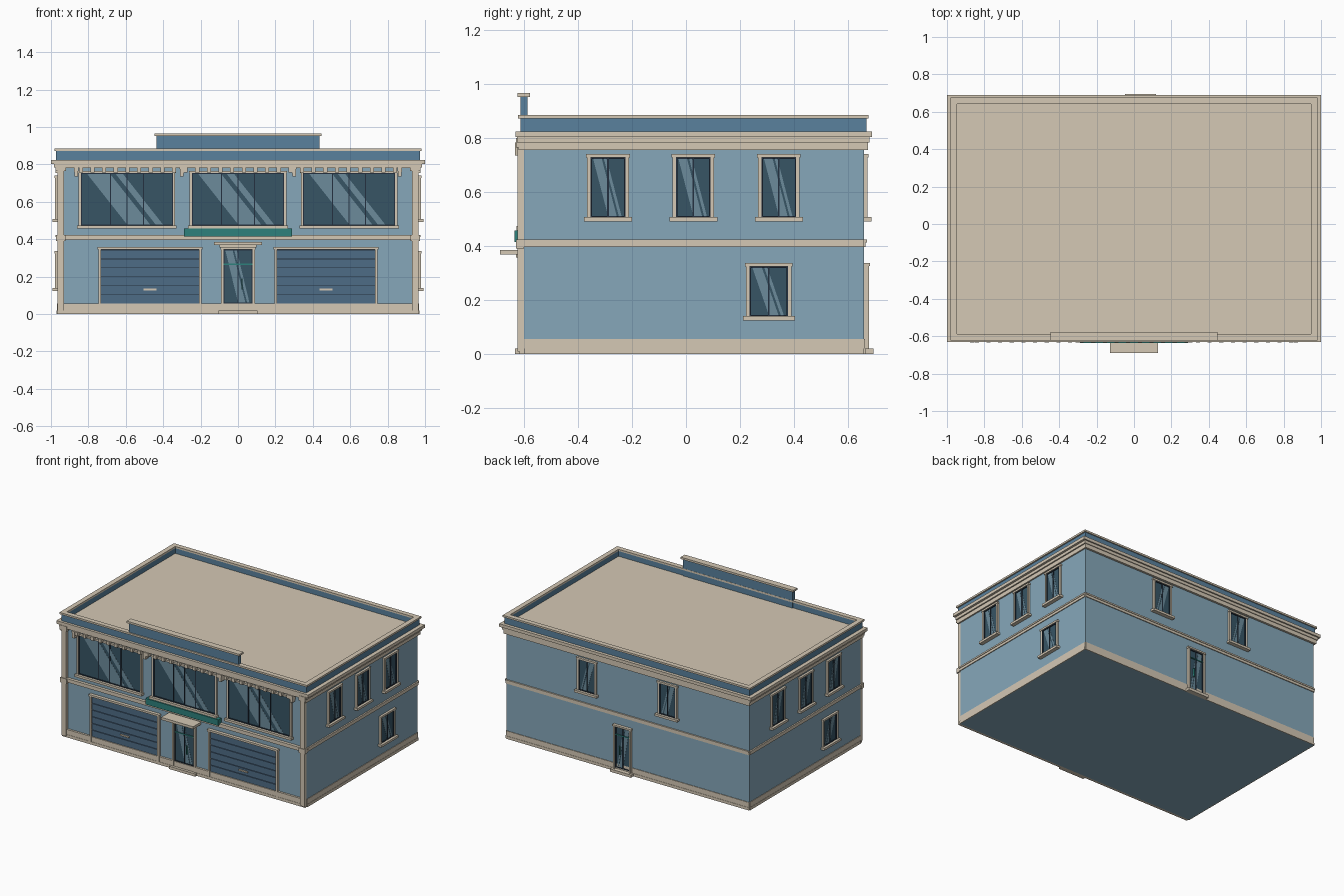
import bpy, bmesh

if "Cube" in bpy.data.objects:
    bpy.data.objects.remove(bpy.data.objects["Cube"])

# --- materials ---
def mat(name, r, g, b):
    m = bpy.data.materials.new(name)
    m.diffuse_color = (r, g, b, 1)
    m.use_nodes = True
    m.node_tree.nodes["Principled BSDF"].inputs["Base Color"].default_value = m.diffuse_color
    return m

WALL = mat("wall_blue", .24, .39, .49)
CREAM = mat("cream_trim", .66, .58, .46)
PARAPET = mat("parapet_blue", .10, .22, .34)
SHUTTER = mat("shutter_blue", .076, .15, .24)
GLASS = mat("glass", .038, .09, .13)
SHINE = mat("glass_shine", .15, .26, .33)
TEAL = mat("teal", .026, .22, .20)
DARK = mat("dark_frame", .017, .03, .05)

# wall planes: X half width, front and back y
X, YF, YB = .965, -.60, .66
MAP = {
    "front": lambda u, w, z: (u, YF - w, z),
    "back": lambda u, w, z: (u, YB + w, z),
    "right": lambda u, w, z: (X + w, u, z),
    "left": lambda u, w, z: (-X - w, u, z),
    "world": lambda u, w, z: (u, w, z),
}

def slab(pts, w0, w1):
    """Outline in (u, z) extruded from depth w0 to w1."""
    return pts, w0, w1

def rect(u0, u1, z0, z1, w1, w0=0.0):
    return slab([(u0, z0), (u1, z0), (u1, z1), (u0, z1)], w0, w1)

def part(name, material, slabs, face="world"):
    bm = bmesh.new()
    for pts, w0, w1 in slabs:
        a = [bm.verts.new(MAP[face](u, w0, z)) for u, z in pts]
        b = [bm.verts.new(MAP[face](u, w1, z)) for u, z in pts]
        n = len(pts)
        bm.faces.new(a)
        bm.faces.new(b[::-1])
        for i in range(n):
            bm.faces.new((a[i], b[i], b[(i + 1) % n], a[(i + 1) % n]))
    bmesh.ops.recalc_face_normals(bm, faces=bm.faces)
    me = bpy.data.meshes.new(name)
    bm.to_mesh(me)
    bm.free()
    me.materials.append(material)
    ob = bpy.data.objects.new(name, me)
    bpy.context.collection.objects.link(ob)
    return ob

def box(x0, x1, y0, y1, z0, z1):
    return rect(x0, x1, z0, z1, y1, y0)

def ring(x, y0, y1, z0, z1, t):
    """Hollow rectangular course of thickness t."""
    return [box(-x, x, y0, y0 + t, z0, z1), box(-x, x, y1 - t, y1, z0, z1),
            box(-x, -x + t, y0 + t, y1 - t, z0, z1), box(x - t, x, y0 + t, y1 - t, z0, z1)]

def surround(u0, u1, z0, z1, f, w, ears=.004):
    """Two jambs and a slightly wider header around an opening."""
    return [rect(u0 - f, u0, z0, z1, w), rect(u1, u1 + f, z0, z1, w),
            rect(u0 - f - ears, u1 + f + ears, z1, z1 + f, w + .003)]

def glazing(name, face, u0, u1, z0, z1, bars):
    part(name + "_glass", GLASS, [rect(u0, u1, z0, z1, .004)], face)
    h, wd = z1 - z0, u1 - u0
    s = min(h, wd * .45)
    bands = [(u0 + wd * .06, wd * .25), (u0 + wd * .37, wd * .08)]
    part(name + "_shine", SHINE, [
        slab([(u, z1), (u + b, z1), (u + b + s, z0), (u + s, z0)], .004, .005)
        for u, b in bands], face)
    d = .005
    part(name + "_bars", DARK,
         [rect(u - .003, u + .003, z0, z1, .009) for u in bars] +
         [rect(u0, u0 + d, z0, z1, .01), rect(u1 - d, u1, z0, z1, .01),
          rect(u0 + d, u1 - d, z0, z0 + d, .01), rect(u0 + d, u1 - d, z1 - d, z1, .01)], face)

def window(name, face, c, half, z0, z1, bars, f=.013, sill=.025):
    glazing(name, face, c - half, c + half, z0, z1, [c + b for b in bars])
    part(name + "_frame", CREAM, surround(c - half, c + half, z0, z1, f, .013), face)
    part(name + "_sill", CREAM, [rect(c - half - sill, c + half + sill, z0 - .016, z0, .028)], face)

def door(name, face, c, half, z0, z1, bars):
    glazing(name, face, c - half, c + half, z0, z1, [c + b for b in bars])
    part(name + "_frame", CREAM, surround(c - half, c + half, .02, z1, .012, .018), face)
    part(name + "_rail", TEAL, [rect(c - half, c + half, .263, .269, .011)], face)
    part(name + "_handle", TEAL, [rect(c + .018, c + .024, .13, .19, .018)], face)
    part(name + "_step", CREAM, [rect(c - half - .025, c + half + .025, 0, .02, .034)], face)

# --- main body, roof deck ---
part("walls", WALL, [box(-X, X, YF, YB, 0, .80)])
part("roof", CREAM, [box(-.96, .96, -.60, .66, .80, .831)])

# --- base course, floor band, corner pilasters ---
for face in MAP:
    if face == "world":
        continue
    e, lo, hi = (.0, -X, X) if face in ("front", "back") else (0, YF, YB)
    w = .015 if face == "front" else .004
    part("base_" + face, CREAM, [rect(lo, hi, .02, .056, w), rect(lo, hi, 0, .02, w + .002)], face)
    part("floor_band_" + face, CREAM, [rect(lo, hi, .396, .413, w + .002), rect(lo, hi, .413, .424, w + .006)], face)
for s, side in ((-1, "left"), (1, "right")):
    u = sorted((s * .93, s * X))
    part("corner_pilaster_" + side, CREAM, [
        rect(u[0], u[1], .01, .79, .025),
        rect(u[0] - .008, u[1] + .008, .39, .424, .03),
        rect(u[0] - .01, u[1] + .01, .765, .80, .03)], "front")

# --- cornice ---
part("frieze", CREAM, [box(-.975, -X, -.62, .675, .755, .80), box(X, .975, -.62, .675, .755, .80),
                       box(-X, X, YB, .675, .755, .80), box(-X, X, -.62, YF, .782, .80)])
part("cornice_moulding", CREAM, ring(.984, -.626, .68, .783, .803, .06))
part("cornice_cap", CREAM, ring(1.0, -.632, .69, .803, .825, .09))

# --- parapet with coping, raised front panel ---
part("parapet", PARAPET, ring(.972, -.614, .668, .825, .872, .02))
part("parapet_coping", CREAM, ring(.982, -.622, .676, .872, .885, .035))
part("front_panel", PARAPET, [box(-.435, .435, -.613, -.588, .83, .952)])
part("front_panel_coping", CREAM, [box(-.447, .447, -.624, -.578, .952, .966)])

# --- dentils and larger brackets under the cornice ---
n = 28
part("dentils", CREAM, [rect(u - .011, u + .011, .758, .784, .034)
                        for u in (-.84 + 1.68 * i / (n - 1) for i in range(n))], "front")
part("brackets", CREAM, [slab([(u - .009, .735), (u + .009, .735), (u + .012, .784), (u - .012, .784)], 0, .034)
                         for u in (-.865, -.30, .30, .865)], "front")

# --- front: shop windows, sign, garage doors, entrance ---
for i, c in enumerate((-.594, 0, .594)):
    window(f"front_window_{i}", "front", c, .246, .474, .754, (-.088, 0, .088), .012, .02)
part("sign_board", TEAL, [rect(-.288, .288, .415, .458, .036)], "front")

for s, side in ((-1, "left"), (1, "right")):
    c = s * .47
    u0, u1 = c - .262, c + .262
    part("garage_backing_" + side, DARK, [rect(u0, u1, .055, .345, .004)], "front")
    part("garage_slats_" + side, SHUTTER,
         [rect(u0, u1, .057 + i * .048, .057 + i * .048 + .044, .01) for i in range(6)], "front")
    part("garage_handle_" + side, CREAM, [rect(c - .035, c + .035, .126, .136, .018)], "front")
    part("garage_frame_" + side, CREAM, surround(u0, u1, .02, .345, .014, .02), "front")

door("front_door", "front", 0, .078, .056, .345, (0,))
part("canopy", CREAM, [rect(-.127, .127, .368, .386, .09), rect(-.10, .10, .357, .368, .03)], "front")

# --- sides: three upper windows and one lower window each ---
for face, low in (("right", .307), ("left", -.247)):
    for i, c in enumerate((-.289, .027, .344)):
        window(f"{face}_upper_window_{i}", face, c, .064, .507, .728, (0,))
    window(face + "_lower_window", face, low, .071, .14, .324, (0,))

# --- back: two windows and a door ---
for i, c in enumerate((-.32, .32)):
    window(f"back_window_{i}", "back", c, .064, .507, .728, (0,))
door("back_door", "back", .035, .058, .03, .325, (0,))
